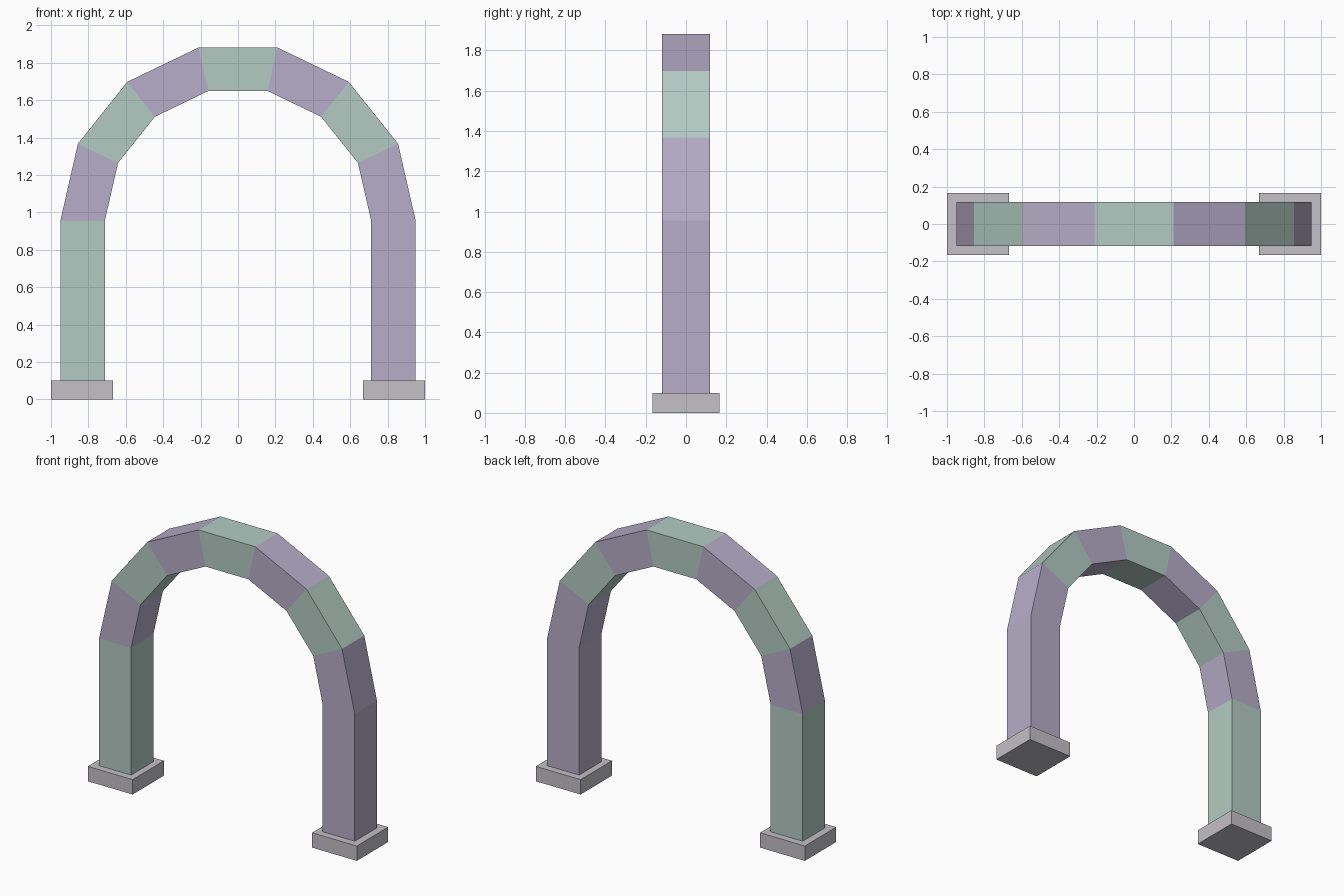
import bpy
import bmesh
from math import cos, sin, pi

cube = bpy.data.objects.get("Cube")
if cube:
    bpy.data.objects.remove(cube, do_unlink=True)


def material(name, rgb):
    mat = bpy.data.materials.new(name)
    mat.use_nodes = True
    mat.diffuse_color = (*rgb, 1)
    mat.node_tree.nodes["Principled BSDF"].inputs["Base Color"].default_value = (*rgb, 1)
    return mat


GREEN = material("sage green", (0.45, 0.60, 0.54))
PURPLE = material("soft lilac", (0.47, 0.42, 0.58))
GREY = material("stone grey", (0.55, 0.53, 0.57))

OUTER, INNER = 0.95, 0.712   # arch radii
SPRING = 0.955               # height where the curve begins
HALF_DEPTH = 0.118
SEGMENTS = 7


def prism(name, outline, half_depth, mat):
    """Extrude an (x, z) outline along y, centred on y = 0."""
    bm = bmesh.new()
    face = bm.faces.new([bm.verts.new((x, -half_depth, z)) for x, z in outline])
    extruded = bmesh.ops.extrude_face_region(bm, geom=[face])["geom"]
    verts = [v for v in extruded if isinstance(v, bmesh.types.BMVert)]
    bmesh.ops.translate(bm, vec=(0, 2 * half_depth, 0), verts=verts)
    bmesh.ops.recalc_face_normals(bm, faces=bm.faces)
    mesh = bpy.data.meshes.new(name)
    bm.to_mesh(mesh)
    bm.free()
    mesh.materials.append(mat)
    obj = bpy.data.objects.new(name, mesh)
    bpy.context.collection.objects.link(obj)
    return obj


def rectangle(x0, x1, z0, z1):
    return [(x0, z0), (x1, z0), (x1, z1), (x0, z1)]


def arch_point(radius, step):
    angle = pi * step / SEGMENTS
    return radius * cos(angle), SPRING + radius * sin(angle)


# Feet and straight legs
for side, sign, colour in (("left", 1, PURPLE), ("right", -1, GREEN)):
    prism(side + "_foot", rectangle(sign * 0.667, sign, 0, 0.1), 0.166, GREY)
    prism(side + "_leg", rectangle(sign * INNER, sign * OUTER, 0.05, SPRING),
          HALF_DEPTH, colour)

# Curved top, alternating blocks from the left leg to the right leg
for i in range(SEGMENTS):
    outline = [arch_point(INNER, i), arch_point(OUTER, i),
               arch_point(OUTER, i + 1), arch_point(INNER, i + 1)]
    prism(f"arch_block_{i + 1}", outline, HALF_DEPTH, GREEN if i % 2 else PURPLE)
